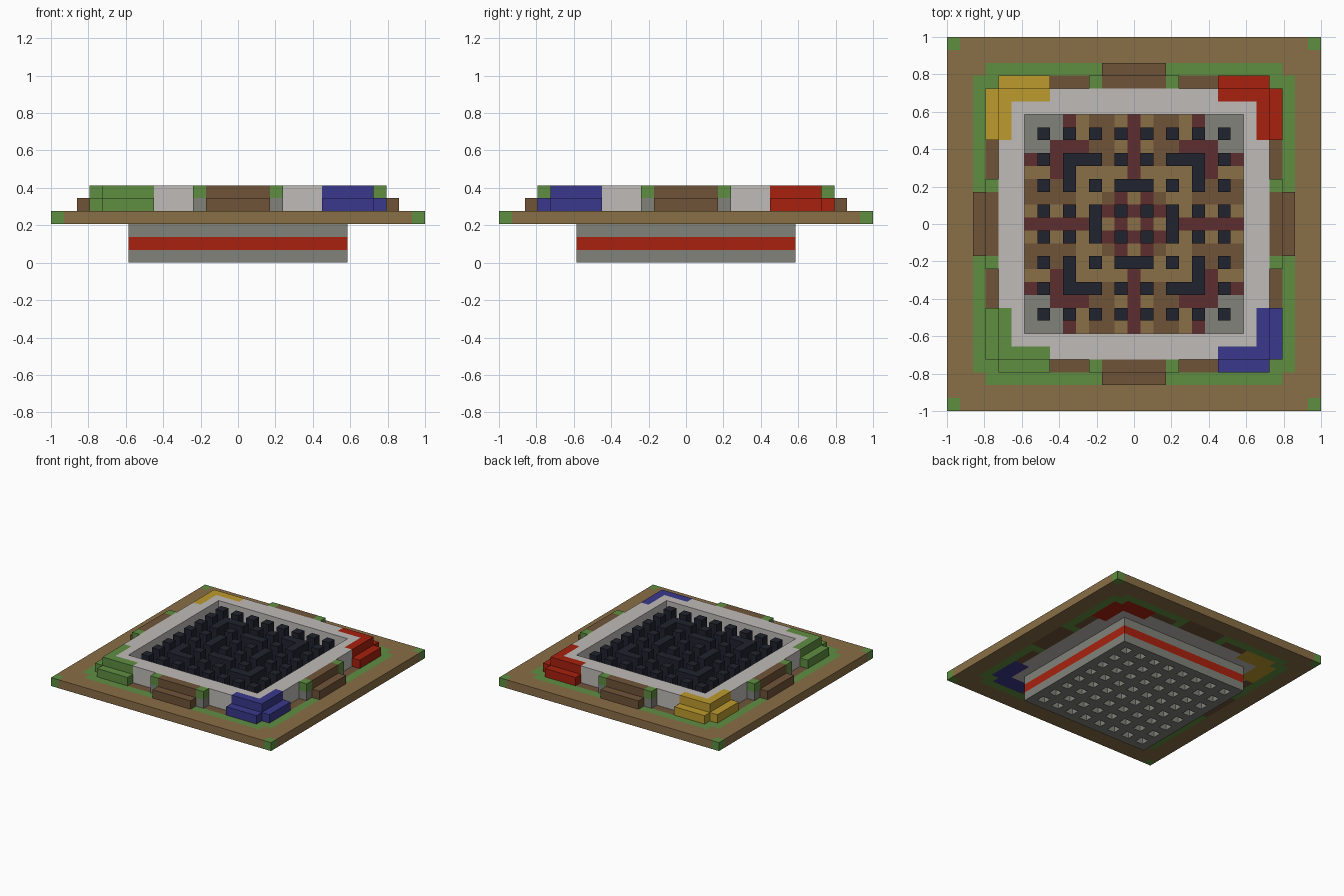
import bpy
import bmesh

if "Cube" in bpy.data.objects:
    bpy.data.objects.remove(bpy.data.objects["Cube"], do_unlink=True)

U = 2 / 29  # size of one block

PALETTE = {
    "earth_tan": (137, 110, 70),
    "grass_green": (95, 141, 65),
    "wood_brown": (111, 84, 57),
    "pale_stone": (191, 187, 183),
    "grey_stone": (129, 130, 122),
    "bright_red": (168, 33, 15),
    "royal_blue": (58, 56, 140),
    "gold_yellow": (189, 155, 46),
    "near_black": (33, 35, 46),
    "dark_red": (93, 45, 46),
}


def linear(c):
    c /= 255
    return c / 12.92 if c < 0.04 else ((c + 0.055) / 1.055) ** 2.4


def make_material(name, rgb):
    mat = bpy.data.materials.new(name)
    colour = [linear(c) for c in rgb] + [1]
    mat.use_nodes = True
    mat.diffuse_color = colour
    bsdf = next(n for n in mat.node_tree.nodes if n.type == "BSDF_PRINCIPLED")
    bsdf.inputs["Base Color"].default_value = colour
    return mat


MATS = {name: make_material(name, rgb) for name, rgb in PALETTE.items()}


def blocks(name, cells, z0, z1):
    """Extrude {(x, y): colour} cells between two levels, without inner walls."""
    used = sorted(set(cells.values()))
    bm = bmesh.new()

    def quad(points, colour):
        face = bm.faces.new([bm.verts.new([c * U for c in p]) for p in points])
        face.material_index = used.index(colour)

    for (x, y), colour in cells.items():
        ring = [(x - .5, y - .5), (x + .5, y - .5), (x + .5, y + .5), (x - .5, y + .5)]
        quad([(*p, z1) for p in ring], colour)
        quad([(*p, z0) for p in reversed(ring)], colour)
        for i, (dx, dy) in enumerate([(0, -1), (1, 0), (0, 1), (-1, 0)]):
            if (x + dx, y + dy) not in cells:
                p, q = ring[i], ring[(i + 1) % 4]
                quad([(*p, z0), (*q, z0), (*q, z1), (*p, z1)], colour)
    bmesh.ops.remove_doubles(bm, verts=bm.verts, dist=U / 100)
    mesh = bpy.data.meshes.new(name)
    bm.to_mesh(mesh)
    bm.free()
    for colour in used:
        mesh.materials.append(MATS[colour])
    obj = bpy.data.objects.new(name, mesh)
    bpy.context.collection.objects.link(obj)
    return obj


def area(half, rule):
    """Cells of a square whose rule(x, y, far, near) gives a colour."""
    cells = {}
    for x in range(-half, half + 1):
        for y in range(-half, half + 1):
            near, far = sorted((abs(x), abs(y)))
            colour = rule(x, y, far, near)
            if colour:
                cells[x, y] = colour
    return cells


def corner_colour(x, y):
    if y > 0:
        return "bright_red" if x > 0 else "gold_yellow"
    return "royal_blue" if x > 0 else "grass_green"


def is_corner(far, near):
    return far in (10, 11) and 7 <= near <= 10


# Ground slab, coloured by zone
def ground(x, y, far, near):
    if far < 9:
        return None
    if near == 14:
        return "grass_green"
    if far > 12 or near == 12:
        return "earth_tan"
    if is_corner(far, near):
        return corner_colour(x, y)
    if far < 11:
        return "pale_stone"
    if near <= 2 or (far == 11 and 4 <= near <= 6):
        return "wood_brown"
    return "grass_green"


blocks("ground_slab", area(14, ground), 3, 4)

# Sunken base: footing with sockets, striped course, upper course
blocks("base_footing", area(8, lambda x, y, f, n: None if x % 2 and y % 2 else "grey_stone"), 0, 1)
blocks("base_stripe", area(8, lambda x, y, f, n: "bright_red" if f == 8 else "grey_stone"), 1, 2)
blocks("base_top", area(8, lambda x, y, f, n: "grey_stone"), 2, 3)

# Patterned floor: one quadrant, mirrored both ways
TILES = {"T": "earth_tan", "B": "wood_brown", "R": "dark_red", "G": "grey_stone"}
QUADRANT = [
    "TRTBRRRRR",
    "RTRTTTTTT",
    "TRBTTBBBB",
    "BTTTTBBBB",
    "RTTTTTRTT",
    "RTBBTTRRR",
    "RTBBRRRGG",
    "RTBBTRGGG",
    "RTBBTRGGG",
]
blocks("arena_floor", area(8, lambda x, y, f, n: TILES[QUADRANT[abs(y)][abs(x)]]), 3, 4)


# Pillars on odd cells, joined into short walls in places
def pillar(x, y, far, near):
    post = x % 2 and y % 2
    corner_wall = far == 5 and near == 4
    side_wall = far == 3 and near == 0
    return "near_black" if post or corner_wall or side_wall else None


blocks("arena_pillars", area(8, pillar), 4, 6)

# Surrounding wall
blocks("arena_wall", area(10, lambda x, y, f, n: "pale_stone"
                          if f >= 9 and not is_corner(f, n) else None), 4, 6)

# Stepped corner stands, one colour each
for side, sx, sy in [("back_left", 1, 1), ("back_right", -1, 1),
                     ("front_left", 1, -1), ("front_right", -1, -1)]:
    def stand(row):
        return area(11, lambda x, y, f, n: corner_colour(x, y)
                    if is_corner(f, n) and f == row and x * sx > 0 and y * sy > 0 else None)
    blocks(side + "_stand_top", stand(10), 4, 6)
    blocks(side + "_stand_step", stand(11), 4, 5)

# Wooden steps in the middle of each side
for part, row, top in [("wooden_steps_upper", 11, 6), ("wooden_steps_lower", 12, 5)]:
    blocks(part, area(12, lambda x, y, f, n: "wood_brown" if f == row and n <= 2 else None), 4, top)

# Posts with leafy caps beside the steps
for part, colour, level in [("post_bases", "grey_stone", 4), ("post_caps", "grass_green", 5)]:
    blocks(part, area(11, lambda x, y, f, n: colour if f == 11 and n == 3 else None), level, level + 1)
